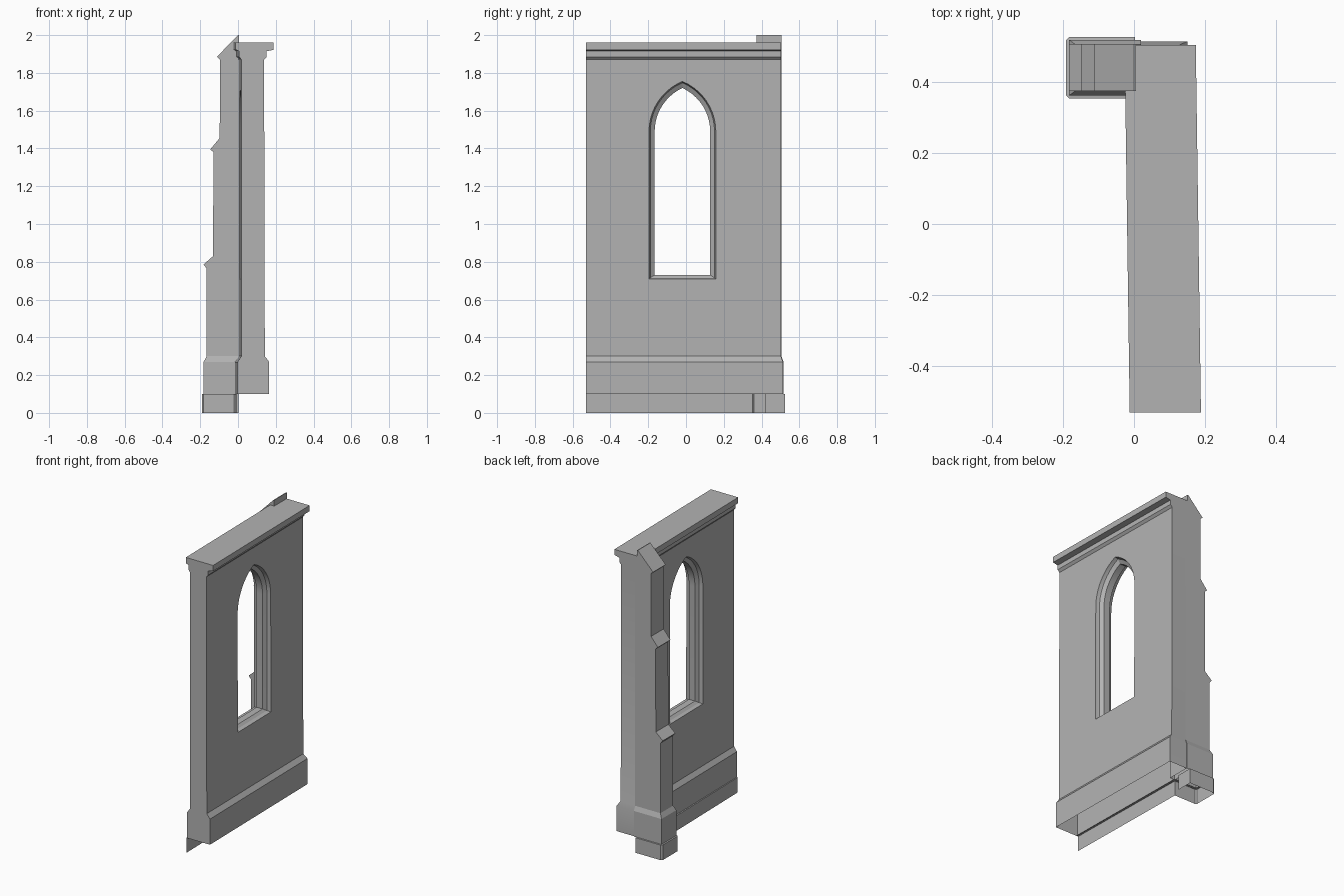
import bpy, bmesh, math

if "Cube" in bpy.data.objects:
    bpy.data.objects.remove(bpy.data.objects["Cube"], do_unlink=True)

stone = bpy.data.materials.new("grey_stone")
stone.use_nodes = True
stone.diffuse_color = (0.45, 0.45, 0.45, 1)
stone.node_tree.nodes["Principled BSDF"].inputs["Base Color"].default_value = (0.45, 0.45, 0.45, 1)

FRONT, BACK, SKEW = -0.53, 0.503, -0.014


def finish(name, bm, skew=True):
    """Turn a bmesh into an object, leaning its plan slightly along y."""
    if skew:
        for v in bm.verts:
            v.co.x += SKEW * (v.co.y - FRONT)
    mesh = bpy.data.meshes.new(name)
    bm.to_mesh(mesh)
    bm.free()
    mesh.materials.append(stone)
    obj = bpy.data.objects.new(name, mesh)
    bpy.context.collection.objects.link(obj)
    return obj


def loft(rings, caps=True):
    """Skin a list of equal-length closed rings."""
    bm = bmesh.new()
    rows = [[bm.verts.new(p) for p in ring] for ring in rings]
    n = len(rows[0])
    for a, b in zip(rows, rows[1:]):
        for i in range(n):
            j = (i + 1) % n
            bm.faces.new((a[i], a[j], b[j], b[i]))
    if caps:
        bm.faces.new(rows[0][::-1])
        bm.faces.new(rows[-1])
    bmesh.ops.recalc_face_normals(bm, faces=bm.faces)
    return bm


def rect(x0, x1, y0, y1, z):
    return [(x0, y0, z), (x1, y0, z), (x1, y1, z), (x0, y1, z)]


def open_bottom(obj, z):
    bm = bmesh.new()
    bm.from_mesh(obj.data)
    low = [f for f in bm.faces if all(v.co.z < z + 0.001 for v in f.verts)]
    bmesh.ops.delete(bm, geom=low, context='FACES')
    bm.to_mesh(obj.data)
    bm.free()


# Wall with sloped base and moulded coping: x0, x1, back y, z
wall_steps = [
    (-0.003, 0.165, 0.513, 0.10), (-0.003, 0.165, 0.513, 0.27),
    (0.018, 0.142, BACK, 0.30), (0.018, 0.138, BACK, 1.87),
    (0.006, 0.152, BACK, 1.885), (0.006, 0.152, BACK, 1.915),
    (-0.012, 0.188, BACK, 1.922), (-0.012, 0.188, BACK, 1.96)]
wall = finish("wall", loft([rect(x0, x1, FRONT, y1, z) for x0, x1, y1, z in wall_steps]))


# Pointed window opening, stepped and splayed to the middle of the wall
def arch(x, half, sill, apex, spring=1.49, mid=-0.019, steps=10):
    rise = apex - spring
    r = (half ** 2 + rise ** 2) / (2 * half)
    end = math.asin(rise / r)
    side = []
    for i in range(steps + 1):
        a = end * i / steps
        side.append((half - r + r * math.cos(a), spring + r * math.sin(a)))
    right = [(half, sill)] + side
    left = [(-y, z) for y, z in right[-2::-1]]
    return [(x, mid + y, z) for y, z in right + left]


outer, lip, inner = (0.177, 0.71, 1.755), (0.170, 0.715, 1.748), (0.147, 0.73, 1.72)
cutter = finish("window_cutter", loft([
    arch(-0.05, *outer), arch(0.018, *outer), arch(0.040, *lip), arch(0.056, *inner),
    arch(0.100, *inner), arch(0.116, *lip), arch(0.138, *outer), arch(0.20, *outer)]))
cutter.hide_render = True
cut = wall.modifiers.new("window", 'BOOLEAN')
cut.operation, cut.solver, cut.object = 'DIFFERENCE', 'EXACT', cutter
bpy.context.view_layer.objects.active = wall
bpy.ops.object.modifier_apply(modifier=cut.name)
bpy.data.objects.remove(cutter, do_unlink=True)
open_bottom(wall, 0.10)

# Buttress stepping back in three weathered stages: x0, x1, margin, z
buttress_steps = [
    (-0.182, 0.02, 0.012, 0.10), (-0.182, 0.02, 0.012, 0.27),
    (-0.166, 0.02, 0, 0.30), (-0.166, 0.02, 0, 0.765),
    (-0.183, 0.02, 0, 0.785), (-0.132, 0.02, 0, 0.83),
    (-0.130, 0.02, 0, 1.38), (-0.147, 0.02, 0, 1.395),
    (-0.097, 0.02, 0, 1.455), (-0.095, 0.02, 0, 1.87),
    (-0.112, 0.005, 0, 1.885), (0.000, 0.005, 0, 2.0)]
buttress = finish("buttress", loft(
    [rect(x0, x1, 0.373 - m, 0.505 + m, z) for x0, x1, m, z in buttress_steps]), skew=False)
open_bottom(buttress, 0.10)

# Thin plinth skirt below the base, running along the wall and around the buttress
path = [(-0.008, FRONT), (-0.024, 0.352), (-0.182, 0.352), (-0.191, 0.361),
        (-0.191, 0.516), (-0.182, 0.525), (0.003, 0.525), (0.003, 0.42)]
ledge = [(0.004, FRONT), (-0.010, 0.366), (-0.172, 0.366), (-0.178, 0.370),
         (-0.178, 0.508), (-0.172, 0.512), (-0.008, 0.512), (-0.008, 0.42)]
bm = bmesh.new()
rows = [[bm.verts.new((x, y, z)) for x, y in pts]
        for pts, z in ((path, 0), (path, 0.1), (ledge, 0.102))]
for a, b in zip(rows, rows[1:]):
    for i in range(len(path) - 1):
        bm.faces.new((a[i + 1], a[i], b[i], b[i + 1]))
finish("plinth", bm, skew=False)

# Soften the arch while keeping masonry edges crisp
bpy.ops.object.select_all(action='DESELECT')
wall.select_set(True)
bpy.ops.object.shade_smooth_by_angle(angle=math.radians(25))
